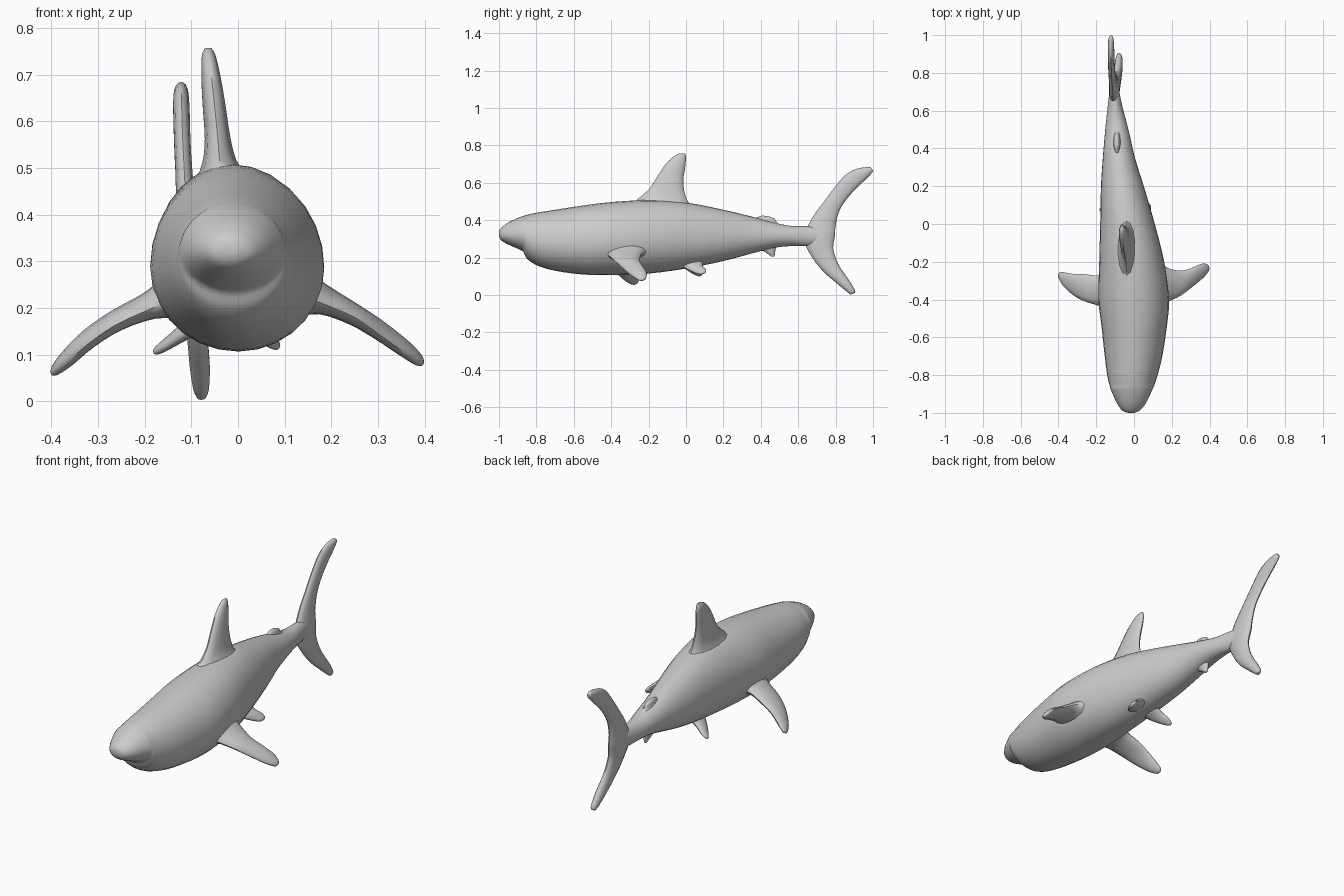
import bpy, bmesh
from math import sin, cos, pi
from mathutils import Vector


def spline(rows, steps):
    """Catmull-Rom interpolation of rows of numbers."""
    out = []
    n = len(rows)
    for i in range(n - 1):
        p = [rows[max(0, min(n - 1, i + k))] for k in (-1, 0, 1, 2)]
        for s in range(steps):
            t = s / steps
            out.append([0.5 * (2 * b + (c - a) * t + (2 * a - 5 * b + 4 * c - d) * t * t
                               + (3 * b - a - 3 * c + d) * t ** 3) for a, b, c, d in zip(*p)])
    out.append(list(rows[-1]))
    return out


def loft(name, rings):
    """Skin a list of closed rings and cap both ends."""
    bm = bmesh.new()
    loops = [[bm.verts.new(p) for p in r] for r in rings]
    n = len(loops[0])
    for a, b in zip(loops, loops[1:]):
        for i in range(n):
            j = (i + 1) % n
            bm.faces.new((a[i], a[j], b[j], b[i]))
    bm.faces.new(loops[0])
    bm.faces.new(loops[-1])
    bmesh.ops.recalc_face_normals(bm, faces=bm.faces)
    me = bpy.data.meshes.new(name)
    bm.to_mesh(me)
    bm.free()
    ob = bpy.data.objects.new(name, me)
    bpy.context.collection.objects.link(ob)
    bpy.ops.object.select_all(action='DESELECT')
    bpy.context.view_layer.objects.active = ob
    ob.select_set(True)
    bpy.ops.object.shade_smooth_by_angle(angle=0.9)
    return ob


def fin(name, rows, steps=3, n=14):
    """Rows: leading point xyz, trailing point xyz, thickness."""
    rows = spline(rows, steps)
    lead = [Vector(r[0:3]) for r in rows]
    trail = [Vector(r[3:6]) for r in rows]
    mid = [(a + b) / 2 for a, b in zip(lead, trail)]
    rings = []
    for i, r in enumerate(rows):
        half = (lead[i] - trail[i]) / 2
        span = mid[min(i + 1, len(mid) - 1)] - mid[max(i - 1, 0)]
        normal = half.cross(span).normalized()
        rings.append([mid[i] + half * cos(2 * pi * k / n) + normal * (r[6] / 2) * sin(2 * pi * k / n)
                      for k in range(n)])
    return loft(name, rings)


def flat_fin(name, rows, **kw):
    """Upright fin rows: lead y z, trail y z, x, thickness."""
    return fin(name, [(x, a, b, x, c, d, t) for a, b, c, d, x, t in rows], **kw)


# body: y, left x, right x, bottom z, top z (tail bends to -x)
body = [(-1.0, -.03, .0, .315, .342), (-.988, -.062, .03, .292, .36), (-.95, -.09, .062, .27, .388),
        (-.90, -.113, .087, .248, .412), (-.87, -.125, .1, .232, .423), (-.852, -.13, .108, .197, .428),
        (-.8, -.142, .125, .16, .44), (-.7, -.155, .15, .13, .456), (-.55, -.171, .173, .11, .479),
        (-.4, -.188, .185, .107, .497), (-.2, -.184, .16, .115, .508), (0, -.179, .11, .142, .495),
        (.2, -.175, .052, .182, .456), (.35, -.165, .005, .222, .42), (.47, -.155, -.022, .252, .388),
        (.56, -.146, -.045, .262, .37), (.65, -.136, -.068, .262, .368), (.76, -.122, -.088, .275, .355)]
rings = []
for y, x0, x1, lo, hi in spline(body, 3):
    zm = lo + 0.46 * (hi - lo)
    ring = []
    for k in range(28):
        a = 2 * pi * k / 28
        s = sin(a)
        ring.append(((x0 + x1) / 2 + (x1 - x0) / 2 * cos(a), y, zm + s * ((hi - zm) if s > 0 else (zm - lo))))
    rings.append(ring)
loft("body", rings)

# main dorsal fin, flared at the root
flat_fin("dorsal_fin", [
    (-.30, .48, .04, .46, -.036, .12), (-.25, .52, .008, .505, -.040, .075),
    (-.195, .57, -.01, .56, -.044, .056), (-.15, .64, -.014, .62, -.051, .05),
    (-.105, .705, -.005, .68, -.058, .042), (-.06, .745, .0, .735, -.063, .03),
    (-.035, .757, -.006, .757, -.064, .014)])

# tail fin, from lower tip up to upper tip
flat_fin("tail_fin", [
    (.88, .003, .902, .012, -.078, .018), (.855, .022, .903, .028, -.079, .034),
    (.80, .068, .868, .085, -.082, .044), (.735, .125, .815, .165, -.088, .044),
    (.675, .20, .787, .25, -.096, .046), (.63, .30, .797, .32, -.105, .056),
    (.67, .405, .80, .375, -.111, .046), (.73, .49, .822, .455, -.115, .038),
    (.79, .57, .865, .52, -.119, .036), (.85, .64, .918, .578, -.121, .036),
    (.91, .674, .965, .622, -.122, .034), (.965, .684, .995, .655, -.122, .026),
    (.985, .684, 1.0, .668, -.122, .012)])

# small rear fins
flat_fin("second_dorsal_fin", [
    (.34, .385, .52, .365, -.09, .05), (.37, .41, .485, .39, -.09, .034),
    (.395, .422, .472, .408, -.091, .024), (.41, .425, .445, .42, -.091, .01)])
flat_fin("anal_fin", [
    (.37, .25, .49, .27, -.088, .05), (.41, .236, .48, .25, -.088, .034),
    (.435, .222, .476, .222, -.088, .024), (.455, .207, .473, .206, -.088, .01)])

# pectoral fins, posed slightly differently on each side
fin("right_pectoral_fin", [
    (.13, -.44, .23, .13, -.20, .235, .11), (.185, -.41, .208, .185, -.235, .225, .062),
    (.25, -.378, .18, .25, -.247, .19, .046), (.30, -.34, .145, .305, -.233, .16, .04),
    (.36, -.29, .102, .355, -.211, .123, .034), (.39, -.255, .081, .385, -.212, .095, .024),
    (.398, -.24, .08, .396, -.222, .086, .01)])
fin("left_pectoral_fin", [
    (-.13, -.46, .225, -.13, -.24, .23, .11), (-.19, -.432, .197, -.185, -.272, .215, .06),
    (-.26, -.41, .165, -.26, -.266, .182, .045), (-.32, -.378, .124, -.32, -.264, .144, .04),
    (-.37, -.33, .08, -.365, -.257, .1, .034), (-.393, -.295, .06, -.39, -.254, .073, .022),
    (-.4, -.28, .057, -.399, -.262, .065, .01)])

# pelvic fins
fin("left_pelvic_fin", [
    (-.08, -.03, .165, -.08, .08, .18, .05), (-.115, -.005, .142, -.12, .08, .152, .034),
    (-.15, .03, .118, -.15, .09, .130, .025), (-.172, .058, .105, -.172, .088, .114, .018),
    (-.181, .07, .103, -.181, .083, .107, .008)])
fin("right_pelvic_fin", [
    (.0, -.03, .165, .0, .09, .18, .05), (.035, -.005, .145, .04, .09, .156, .036),
    (.06, .03, .127, .065, .105, .14, .028), (.08, .06, .115, .083, .107, .124, .02),
    (.088, .078, .113, .089, .096, .117, .008)])
